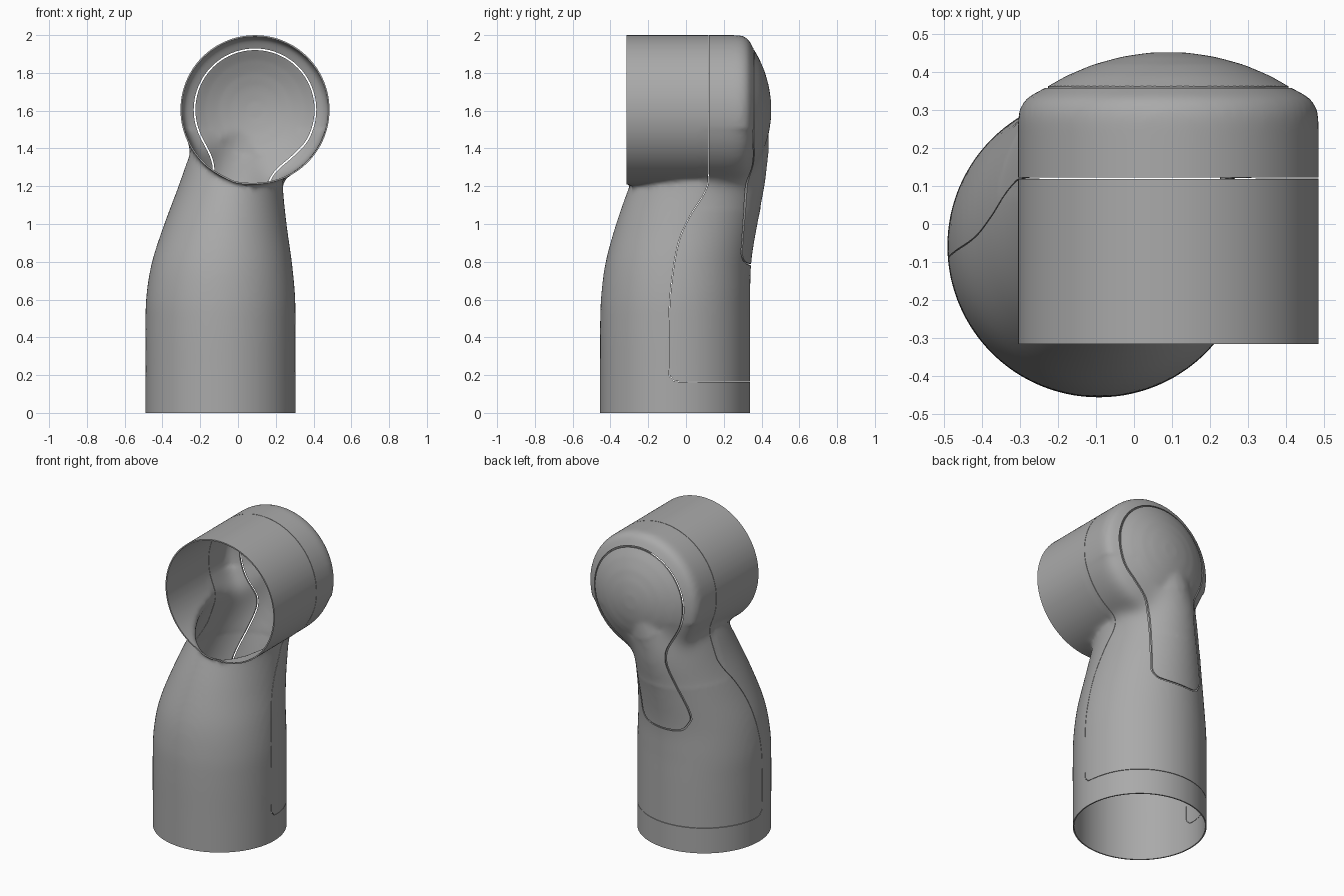
import bpy, bmesh, math
from mathutils import Vector

cube = bpy.data.objects.get("Cube")
if cube:
    bpy.data.objects.remove(cube, do_unlink=True)

grey = bpy.data.materials.new("plain grey")
grey.use_nodes = True
grey.diffuse_color = (0.4, 0.4, 0.4, 1)
grey.node_tree.nodes["Principled BSDF"].inputs["Base Color"].default_value = (0.4, 0.4, 0.4, 1)

HEAD_X, HEAD_Z = 0.09, 1.605
RADIUS, SIDES = 0.395, 96


def smooth_points(points, steps, closed=False):
    """Catmull-Rom interpolation through tuples of any length."""
    n, out = len(points), []
    for i in range(n if closed else n - 1):
        pick = [(i + k) % n if closed else min(max(i + k, 0), n - 1) for k in (-1, 0, 1, 2)]
        a, b, c, d = (Vector(points[j]) for j in pick)
        for s in range(steps):
            t = s / steps
            out.append(0.5 * (2 * b + (c - a) * t + (2 * a - 5 * b + 4 * c - d) * t ** 2
                              + (3 * b - a - 3 * c + d) * t ** 3))
    return out if closed else out + [Vector(points[-1])]


def make_object(name, bm):
    bmesh.ops.recalc_face_normals(bm, faces=bm.faces)
    mesh = bpy.data.meshes.new(name)
    bm.to_mesh(mesh)
    bm.free()
    obj = bpy.data.objects.new(name, mesh)
    bpy.context.collection.objects.link(obj)
    return obj


def loft(name, rings, closed=False):
    """Skin a row of equal rings, capping the ends when open."""
    bm = bmesh.new()
    rows = [[bm.verts.new(p) for p in ring] for ring in rings]
    pairs = list(zip(rows, rows[1:])) + ([(rows[-1], rows[0])] if closed else [])
    for low, high in pairs:
        for i in range(len(low)):
            j = (i + 1) % len(low)
            bm.faces.new((low[i], low[j], high[j], high[i]))
    if not closed:
        bm.faces.new(rows[0])
        bm.faces.new(rows[-1])
    return make_object(name, bm)


def ribbon(name, path, place, low, high, width, closed):
    """Thin wall along a flat path, used to cut seams."""
    rings, n = [], len(path)
    for i, p in enumerate(path):
        before = path[i - 1] if closed or i else p
        after = path[(i + 1) % n] if closed or i < n - 1 else p
        along = (after - before).normalized()
        side = Vector((-along.y, along.x)) * width / 2
        rings.append([place(p + side, low), place(p - side, low),
                      place(p - side, high), place(p + side, high)])
    obj = loft(name, rings, closed)
    obj.hide_render = True
    return obj


def apply_modifier(obj, kind, **settings):
    mod = obj.modifiers.new(kind.title(), kind)
    for key, value in settings.items():
        setattr(mod, key, value)
    bpy.context.view_layer.objects.active = obj
    bpy.ops.object.modifier_apply(modifier=mod.name)


def combine(obj, other, operation):
    apply_modifier(obj, "BOOLEAN", object=other, operation=operation, solver="EXACT")
    bpy.data.objects.remove(other, do_unlink=True)


def circle(count):
    return [(math.cos(a), math.sin(a)) for a in (math.tau * i / count for i in range(count))]


# Head: round barrel with a rounded shoulder and a shallow dome (radius, depth)
head_profile = [(RADIUS, -0.38), (RADIUS, 0.28), (0.388, 0.31), (0.37, 0.333), (0.32, 0.359),
                (0.27, 0.388), (0.2, 0.418), (0.12, 0.44), (0.05, 0.45), (0.01, 0.451)]
body = loft("housing", [[(HEAD_X + r * c, y, HEAD_Z + r * s) for c, s in circle(SIDES)]
                        for r, y in head_profile])

# Neck: oval sections (height, x min, x max, y min, y max)
sections = [(-0.06, -0.49, 0.305, -0.455, 0.34), (0.2, -0.49, 0.305, -0.455, 0.34),
            (0.45, -0.49, 0.305, -0.455, 0.34), (0.62, -0.485, 0.302, -0.449, 0.34),
            (0.8, -0.455, 0.285, -0.425, 0.346), (1.0, -0.39, 0.257, -0.37, 0.378),
            (1.2, -0.315, 0.238, -0.3, 0.42), (1.35, -0.262, 0.245, -0.24, 0.437),
            (1.5, -0.2, 0.26, -0.17, 0.435), (1.62, -0.14, 0.27, -0.1, 0.42)]
neck = loft("neck", [[((x0 + x1) / 2 + c * (x1 - x0) / 2, (y0 + y1) / 2 + s * (y1 - y0) / 2, z)
                      for c, s in circle(SIDES)]
                     for z, x0, x1, y0, y1 in smooth_points(sections, 6)])
combine(body, neck, "UNION")
apply_modifier(body, "REMESH", mode="VOXEL", voxel_size=0.015)

# Blend the rear join, then open the mouth and the base
bm = bmesh.new()
bm.from_mesh(body.data)
for _ in range(4):
    bmesh.ops.smooth_vert(bm, verts=bm.verts, factor=0.5, use_axis_x=True, use_axis_y=True, use_axis_z=True)
join = [v for v in bm.verts if v.co.y > 0.08 and 1.08 < v.co.z < 1.5
        and (v.co.x - HEAD_X) ** 2 + (v.co.z - HEAD_Z) ** 2 > 0.06]
for _ in range(40):
    bmesh.ops.smooth_vert(bm, verts=join, factor=0.5, use_axis_x=True, use_axis_y=True, use_axis_z=True)


def trim(faces, point, normal):
    edges = {e for f in faces for e in f.edges}
    verts = {v for f in faces for v in f.verts}
    bmesh.ops.bisect_plane(bm, geom=list(faces) + list(edges) + list(verts), plane_co=point,
                           plane_no=normal, clear_outer=True)


trim(bm.faces[:], (0, 0, 0), (0, 0, -1))
trim([f for f in bm.faces if f.calc_center_median().z > 1.19 and f.calc_center_median().y < -0.25],
     (0, -0.315, 0), (0, -1, 0))
bm.to_mesh(body.data)
bm.free()
apply_modifier(body, "SOLIDIFY", thickness=0.008, offset=-1)

# Seam round the back panel: a disc outline with a tongue down the neck
arc = [(HEAD_X + 0.32 * math.cos(a), HEAD_Z + 0.32 * math.sin(a))
       for a in (math.radians(-32 + 18 * i) for i in range(14))]
tongue = [(-0.145, 1.36), (-0.13, 1.28), (-0.15, 1.18), (-0.245, 0.92), (-0.235, 0.84), (-0.17, 0.79),
          (0.03, 0.79), (0.1, 0.83), (0.115, 0.92), (0.14, 1.12), (0.16, 1.21), (0.2, 1.28), (0.29, 1.36)]
panel_cut = ribbon("panel_seam", smooth_points(arc + tongue, 5, True),
                   lambda p, d: (p.x, d, p.y), 0.2, 0.6, 0.009, True)
combine(body, panel_cut, "DIFFERENCE")

# Seam between the front and back covers, the same on both sides
side_path = [(0.12, 2.1), (0.12, 1.7), (0.12, 1.28), (0.1, 1.17), (0.02, 1.04), (-0.04, 0.9), (-0.075, 0.7),
             (-0.09, 0.5), (-0.09, 0.23), (-0.075, 0.185), (-0.03, 0.165), (0.2, 0.165), (0.5, 0.165)]
cover_cut = ribbon("cover_seam", smooth_points(side_path, 5),
                   lambda p, d: (d, p.x, p.y), -0.7, 0.7, 0.003, False)
combine(body, cover_cut, "DIFFERENCE")

# Split into separate covers
body.data.materials.clear()
body.data.materials.append(grey)
bpy.ops.object.select_all(action="DESELECT")
body.select_set(True)
bpy.context.view_layer.objects.active = body
bpy.ops.object.mode_set(mode="EDIT")
bpy.ops.mesh.select_all(action="SELECT")
bpy.ops.mesh.separate(type="LOOSE")
bpy.ops.object.mode_set(mode="OBJECT")
for obj in list(bpy.context.selected_objects):
    if len(obj.data.vertices) < 60:
        bpy.data.objects.remove(obj, do_unlink=True)
        continue
    lowest = min(v.co.z for v in obj.data.vertices)
    obj.name = "front_cover" if lowest < 0.05 else "back_cover" if lowest < 0.5 else "back_panel"
    bpy.context.view_layer.objects.active = obj
bpy.ops.object.shade_smooth_by_angle(angle=math.radians(35))
